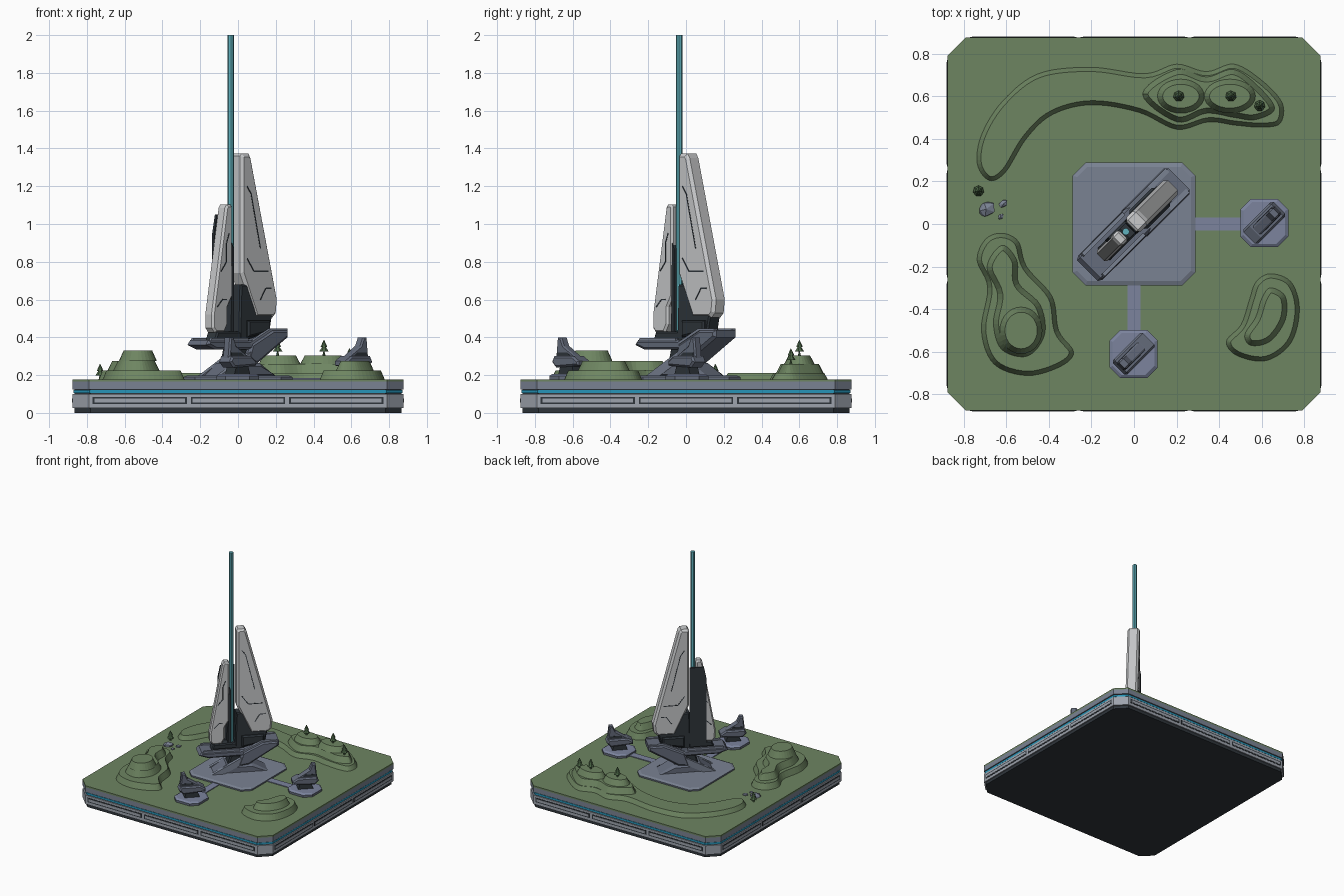
import bpy, bmesh, math, random
from mathutils import Matrix, Vector

random.seed(4)
cube = bpy.data.objects.get("Cube")
if cube:
    bpy.data.objects.remove(cube)


def material(name, red, green, blue):
    mat = bpy.data.materials.new(name)
    mat.use_nodes = True
    colour = (red, green, blue, 1)
    mat.diffuse_color = colour
    mat.node_tree.nodes["Principled BSDF"].inputs["Base Color"].default_value = colour
    return mat


GRASS = material("grass green", .155, .235, .12)
TREE = material("tree green", .07, .13, .06)
PALE = material("pale armour", .58, .59, .6)
SLATE = material("slate", .195, .225, .29)
STEEL = material("dark steel", .13, .15, .2)
DARK = material("charcoal", .028, .036, .044)
LIGHT = material("light slate", .34, .37, .42)
PATH = material("path blue", .2, .23, .34)
BEAM = material("beam cyan", .12, .45, .52)
STRIP = material("strip blue", .02, .3, .48)


def finish(name, bm, mat):
    bmesh.ops.recalc_face_normals(bm, faces=bm.faces)
    mesh = bpy.data.meshes.new(name)
    bm.to_mesh(mesh)
    bm.free()
    mesh.materials.append(mat)
    obj = bpy.data.objects.new(name, mesh)
    bpy.context.collection.objects.link(obj)
    return obj


def loft(name, rings, mat):
    """Skin matching rings of points and cap both ends."""
    bm = bmesh.new()
    loops = [[bm.verts.new(p) for p in ring] for ring in rings]
    for low, high in zip(loops, loops[1:]):
        for i in range(len(low)):
            bm.faces.new((low[i - 1], low[i], high[i], high[i - 1]))
    bm.faces.new(loops[0])
    bm.faces.new(loops[-1])
    return finish(name, bm, mat)


def inset(points, depth):
    """Move a closed outline inward by a mitred offset."""
    pts = [Vector(p) for p in points]
    area = sum(a.x * b.y - b.x * a.y for a, b in zip(pts, pts[1:] + pts[:1]))
    side = math.copysign(1, area)
    result = []
    for i, p in enumerate(pts):
        d1 = (p - pts[i - 1]).normalized()
        d2 = (pts[(i + 1) % len(pts)] - p).normalized()
        n1, n2 = Vector((-d1.y, d1.x)), Vector((-d2.y, d2.x))
        result.append(p + (n1 + n2) * side * depth / max(.4, 1 + n1.dot(n2)))
    return result


def slab(name, outline, low, high, mat, slope=0):
    """Upright block whose top is inset by slope."""
    top = inset(outline, slope)
    return loft(name, [[(x, y, low) for x, y in outline], [(x, y, high) for x, y in top]], mat)


def octagon(half, cut, cx=0, cy=0):
    k = half - cut
    corners = ((half, -k), (half, k), (k, half), (-k, half), (-half, k), (-half, -k), (-k, -half), (k, -half))
    return [(cx + x, cy + y) for x, y in corners]


def rect(x0, x1, y0, y1):
    return [(x0, y0), (x1, y0), (x1, y1), (x0, y1)]


def plate(name, profile, half, mat, chamfer=0, mid=0, centre=(0, 0), flip=1):
    """Extrude a (length, height) profile across the diagonal, chamfering its rim."""
    sections = [(-half, 0), (half, 0)]
    if chamfer:
        sections = [(-half, chamfer), (chamfer - half, 0), (half - chamfer, 0), (half, chamfer)]
    rings = []
    for v, depth in sections:
        ring = []
        for t, z in inset(profile, depth):
            a, b = t * flip, v + mid
            ring.append((centre[0] + (a + b) / math.sqrt(2), centre[1] + (a - b) / math.sqrt(2), z))
        rings.append(ring)
    return loft(name, rings, mat)


def seam(name, path, half):
    """Thin dark panel line on both broad faces."""
    for start, end in zip(path, path[1:]):
        a, b = Vector(start), Vector(end)
        d = (b - a).normalized() * .003
        n = Vector((-d.y, d.x))
        for side in (-half, half):
            plate(name, [a - n, b - n, b + n, a + n], .002, DARK, mid=side)


def smooth(points, steps=6):
    """Closed Catmull-Rom curve through the points."""
    pts, out = [Vector(p) for p in points], []
    n = len(pts)
    for i in range(n):
        p, q, r, s = (pts[(i + k) % n] for k in (-1, 0, 1, 2))
        for j in range(steps):
            u = j / steps
            out.append((q * 2 + (r - p) * u + (p * 2 - q * 5 + r * 4 - s) * u * u
                        + (q * 3 - p - r * 3 + s) * u ** 3) / 2)
    return out


def ellipse(cx, cy, rx, ry, n=28):
    return [(cx + rx * math.cos(math.tau * i / n), cy + ry * math.sin(math.tau * i / n)) for i in range(n)]


# Layered base
for name, half, low, high, mat in (
        ("base_foot", .865, 0, .025, DARK), ("base_lower_band", .875, .025, .1, LIGHT),
        ("base_groove", .866, .1, .125, DARK), ("base_glow_strip", .87, .105, .12, STRIP),
        ("base_upper_band", .875, .125, .165, SLATE), ("ground", .875, .165, .178, GRASS)):
    slab(name, octagon(half, .085), low, high, mat)
for quarter in range(4):
    turn = Matrix.Rotation(quarter * math.pi / 2, 4, "Z")
    for x in (-.52, 0, .52):
        for name, w, h, out, mat in (("panel_frame", .25, .018, .877, DARK), ("panel_face", .24, .01, .879, LIGHT)):
            obj = slab(name, rect(x - w, x + w, -out, -.87), .066 - h, .066 + h, mat)
            obj.data.transform(turn)

# Terraced hills
west_low = [(-.62, -.04), (-.54, -.08), (-.5, -.2), (-.38, -.34), (-.35, -.5), (-.28, -.6), (-.34, -.67),
            (-.5, -.715), (-.66, -.66), (-.72, -.5), (-.69, -.3), (-.74, -.17), (-.7, -.07)]
west_mid = [(-.62, -.1), (-.55, -.17), (-.54, -.28), (-.44, -.38), (-.42, -.52), (-.5, -.62), (-.62, -.59),
            (-.66, -.47), (-.64, -.33), (-.69, -.2)]
east_low = [(.64, -.23), (.74, -.27), (.78, -.4), (.74, -.56), (.62, -.645), (.48, -.62), (.43, -.55),
            (.5, -.47), (.54, -.35), (.57, -.27)]
east_mid = [(.64, -.3), (.71, -.34), (.71, -.45), (.64, -.55), (.55, -.57), (.52, -.52), (.57, -.44), (.6, -.35)]
north_low = [(-.68, .2), (-.74, .28), (-.72, .42), (-.62, .58), (-.45, .71), (-.2, .74), (.05, .71), (.2, .755),
             (.34, .72), (.47, .755), (.6, .68), (.7, .57), (.69, .47), (.6, .45), (.47, .46), (.35, .475),
             (.2, .44), (.02, .52), (-.2, .555), (-.38, .51), (-.5, .4), (-.6, .24)]
north_mid = [(.04, .61), (.2, .725), (.34, .69), (.47, .725), (.59, .64), (.66, .54), (.57, .49), (.47, .5),
             (.34, .52), (.2, .48)]
for name, outline, low, high in (
        ("west_hill_low", smooth(west_low), .17, .225), ("west_hill_mid", smooth(west_mid), .225, .275),
        ("west_hill_top", ellipse(-.53, -.5, .1, .11), .275, .33),
        ("east_hill_low", smooth(east_low), .17, .225), ("east_hill_mid", smooth(east_mid), .225, .275),
        ("north_ridge", smooth(north_low), .17, .212), ("north_hill_mid", smooth(north_mid), .212, .26),
        ("north_peak_west", ellipse(.22, .6, .11, .08), .26, .305),
        ("north_peak_east", ellipse(.45, .6, .12, .08), .26, .305)):
    slab(name, outline, low, high, GRASS, .024)

# Trees and rocks
for x, y, z in ((.21, .6, .305), (.455, .6, .305), (.59, .555, .26), (-.73, .155, .178)):
    for lift, radius, height in ((.0, .008, .03), (.02, .026, .035), (.045, .018, .035)):
        bm = bmesh.new()
        spot = Matrix.Translation((x, y, z + lift + height / 2))
        bmesh.ops.create_cone(bm, cap_ends=True, segments=7, radius1=radius, radius2=radius * .1,
                              depth=height, matrix=spot)
        finish("tree", bm, TREE)
for x, y, size in ((-.69, .07, .042), (-.615, .095, .022), (-.625, .035, .016)):
    bm = bmesh.new()
    spot = Matrix.Translation((x, y, .18)) @ Matrix.Rotation(.7, 4, "Z") @ Matrix.Diagonal((1.1, .8, .7, 1))
    bmesh.ops.create_icosphere(bm, subdivisions=1, radius=size, matrix=spot)
    for v in bm.verts:
        v.co.x += random.uniform(-.2, .2) * size
    finish("rock", bm, SLATE)

# Central pad and paths
slab("central_pad", octagon(.288, .06), .17, .19, STEEL)
slab("central_pad_top", octagon(.288, .06), .19, .198, SLATE, .02)
slab("east_path", rect(.28, .51, -.03, .03), .17, .184, PATH)
slab("front_path", rect(-.03, .03, -.51, -.28), .17, .184, PATH)

# Pedestal and decks of the tower
plate("foot", [(-.2, .195), (.22, .195), (.1, .265), (-.1, .265)], .08, STEEL, .02)
plate("stem", [(-.09, .25), (.08, .25), (.05, .36), (-.06, .36)], .055, DARK, .01)
plate("rising_arm", [(-.02, .25), (.07, .26), (.3, .4), (.3, .44), (.18, .44), (.02, .365)], .085, STEEL, .015)
plate("rear_deck", [(-.31, .36), (-.29, .385), (.04, .385), (.04, .335), (-.24, .335)], .08, STEEL, .012)
for side in (-.068, .068):
    plate("deck_rail", [(-.28, .38), (-.27, .397), (0, .397), (0, .38)], .009, SLATE, mid=side)
    plate("arm_rail", [(.02, .36), (.18, .437), (.29, .437), (.29, .447), (.17, .447), (.01, .37)],
          .012, SLATE, mid=side)
    plate("foot_brace", [(-.22, .195), (-.12, .195), (.08, .3), (.03, .33)], .014, SLATE, mid=side)
plate("tower_core", [(-.03, .37), (.2, .43), (.22, .52), (.06, .68), (-.02, .68)], .042, DARK, .008)
plate("core_block", [(.02, .4), (.19, .43), (.19, .49), (.02, .49)], .06, DARK, .01)
plate("core_base", [(-.21, .385), (.02, .385), (.02, .43), (-.19, .43)], .04, DARK, .008)

# Tower blades, spine and beam
plate("main_blade", [(-.018, 1.36), (-.005, 1.372), (.045, 1.372), (.06, 1.35), (.258, .6), (.25, .53),
                     (.225, .505), (.09, .505), (-.018, .74)], .048, PALE, .016)
plate("small_blade", [(-.07, 1.09), (-.08, 1.102), (-.11, 1.102), (-.122, 1.085), (-.222, .52), (-.22, .45),
                      (-.2, .425), (-.13, .425), (-.105, .47), (-.105, .56), (-.07, .62)], .034, PALE, .011)
plate("inner_spine", [(-.082, .42), (-.06, .42), (-.06, .87), (-.075, .9)], .03, DARK)
plate("back_spine", [(-.15, .42), (-.02, .42), (-.02, 1.05), (-.13, 1.05), (-.15, .95)], .007, DARK, mid=-.036)
seam("main_seam", [(.02, 1.2), (.05, 1.16), (.12, .87)], .048)
seam("main_step", [(.02, .82), (.07, .75), (.18, .75)], .048)
seam("main_low_seam", [(.12, .6), (.16, .66), (.2, .66)], .048)
seam("small_seam", [(-.1, .95), (-.12, .9), (-.12, .8), (-.16, .75)], .034)
seam("small_low_seam", [(-.19, .56), (-.15, .6), (-.12, .6)], .034)
slab("light_beam", ellipse(-.038, -.036, .017, .017, 8), .39, 2, BEAM)

# Outlying turrets
for cx, cy, flip in ((.612, .005, 1), (-.002, -.61, -1)):
    spot = dict(centre=(cx, cy), flip=flip)
    slab("turret_pad", octagon(.113, .05, cx, cy), .17, .196, STEEL)
    slab("turret_pad_top", octagon(.113, .05, cx, cy), .196, .206, PATH, .015)
    plate("turret_neck", [(-.06, .2), (.06, .2), (.04, .26), (-.04, .26)], .035, DARK, **spot)
    plate("turret_body", [(-.1, .25), (.07, .24), (.1, .27), (.085, .3), (-.06, .3), (-.1, .275)],
          .048, STEEL, .01, **spot)
    plate("turret_fin", [(-.07, .29), (.09, .29), (.078, .4), (.05, .4), (.03, .355)], .026, STEEL, .008, **spot)
    plate("turret_stripe", [(-.02, .305), (.075, .305), (.075, .32), (.0, .32)], .028, DARK, **spot)
